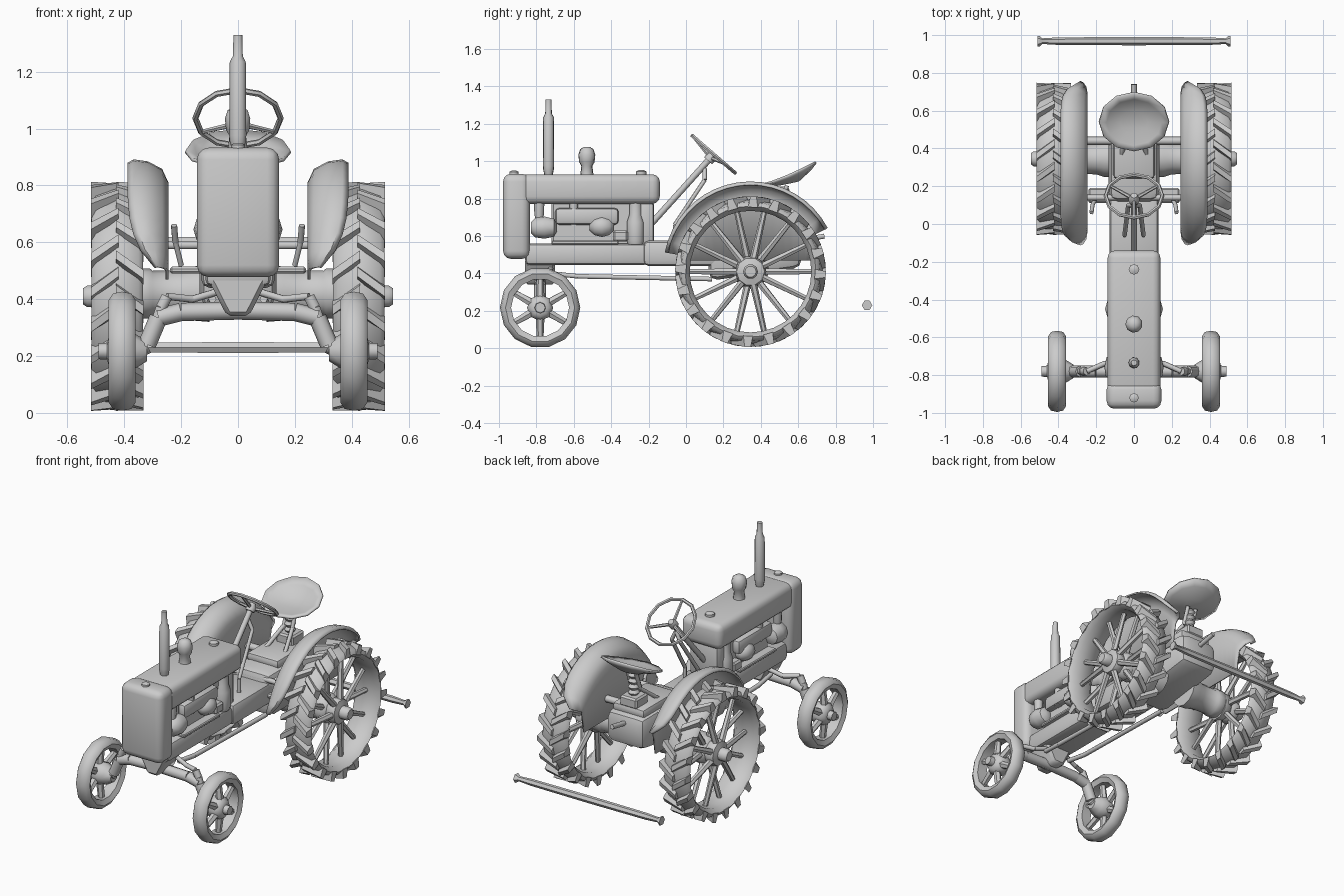
import bpy, bmesh
from mathutils import Vector
from math import sin, cos, pi, radians

if "Cube" in bpy.data.objects:
    bpy.data.objects.remove(bpy.data.objects["Cube"])


def finish(name, bm, mirror=False, solid=0, smooth=35):
    bmesh.ops.recalc_face_normals(bm, faces=bm.faces)
    me = bpy.data.meshes.new(name)
    bm.to_mesh(me)
    bm.free()
    ob = bpy.data.objects.new(name, me)
    bpy.context.collection.objects.link(ob)
    bpy.ops.object.select_all(action='DESELECT')
    ob.select_set(True)
    bpy.context.view_layer.objects.active = ob
    bpy.ops.object.shade_smooth_by_angle(angle=radians(smooth))
    if solid:
        m = ob.modifiers.new("thickness", 'SOLIDIFY')
        m.thickness, m.offset = solid, 0
    if mirror:
        ob.modifiers.new("mirror", 'MIRROR').use_mirror_merge = False

def skin(bm, rows, loop=True, closed=False):
    """Join rows of points with faces; loop closes each row, closed joins last row to first."""
    rows = [[bm.verts.new(p) for p in row] for row in rows]
    n = len(rows[0])
    for a, b in zip(rows, rows[1:] + (rows[:1] if closed else [])):
        for k in range(n if loop else n - 1):
            bm.faces.new((a[k], a[(k + 1) % n], b[(k + 1) % n], b[k]))
    return rows

def revolve(bm, prof, origin, axis, n, closed=False):
    """Revolve (radius, height) points around an axis through origin."""
    q, o = Vector(axis).to_track_quat('Z', 'Y'), Vector(origin)
    rows = skin(bm, [[o + q @ Vector((r * cos(2 * pi * k / n), r * sin(2 * pi * k / n), h))
                      for k in range(n)] for r, h in prof], True, closed)
    if not closed:
        bm.faces.new(rows[0])
        bm.faces.new(rows[-1])

def lathe(name, prof, origin, axis=(0, 0, 1), n=10, closed=False, mirror=False):
    bm = bmesh.new()
    revolve(bm, prof, origin, axis, n, closed)
    finish(name, bm, mirror, smooth=46)

def rod(bm, a, b, r1, r2=None, n=6):
    d = Vector(b) - Vector(a)
    revolve(bm, [(r1, 0), (r2 or r1, d.length)], a, d, n)

def path(name, pts, r, mirror=False, n=6):
    bm = bmesh.new()
    for a, b in zip(pts, pts[1:]):
        rod(bm, a, b, r, n=n)
    finish(name, bm, mirror, smooth=61)

def prism(bm, f):
    """Cube whose corners are placed by f(sx, sy, sz) with signs of -1 or 1."""
    for v in bmesh.ops.create_cube(bm, size=2)['verts']:
        v.co = f(*[round(c) for c in v.co])

def box(name, x, y, z, bevel, seg=2, mirror=False, taper=1.0, rise=0.0):
    """Bevelled box from ranges; taper scales x at the bottom, rise lifts the rear lower edge."""
    bm = bmesh.new()
    prism(bm, lambda a, b, c: Vector((x[a > 0] * (taper if c < 0 else 1), y[b > 0],
                                      z[c > 0] + (rise if b > 0 > c else 0))))
    bmesh.ops.bevel(bm, geom=bm.edges[:], offset=bevel, segments=seg, profile=0.5, affect='EDGES')
    finish(name, bm, mirror)


# Rear wheels: tyre, diagonal lugs, spokes and hub
X, Y = (1, 0, 0), (0, 1, 0)
RY, RZ = 0.345, 0.41
lathe("rear_tyre", [(.325, .365), (.35, .335), (.372, .35), (.385, .425), (.372, .50), (.35, .515), (.325, .485)],
      (0, RY, RZ), X, 32, True, True)
bm = bmesh.new()
for i in range(40):
    side, a0 = (1 if i % 2 else -1), 2 * pi * i / 40

    def lug(a, b, c):
        t = a0 + (0.12 if a > 0 else -0.06) + b * (0.04 if c > 0 else 0.075)
        r = 0.403 if c > 0 else (0.345 if a > 0 else 0.37)
        return Vector((0.425 + side * (0.092 if a > 0 else -0.005), RY + r * cos(t), RZ + r * sin(t)))
    prism(bm, lug)
finish("rear_tyre_lugs", bm, True)
bm = bmesh.new()
for i in range(14):
    t, x = 2 * pi * i / 14, 0.46 if i % 2 else 0.39
    rod(bm, (x, RY + .06 * cos(t), RZ + .06 * sin(t)),
        (.425, RY + .335 * cos(t), RZ + .335 * sin(t)), .02, .015)
finish("rear_spokes", bm, True)
lathe("rear_hub", [(.09, .36), (.09, .40), (.07, .42), (.085, .45), (.075, .48), (.04, .49), (.04, .53), (.03, .545)],
      (0, RY, RZ), X, 10, mirror=True)

# Front wheels
FY, FZ = -0.78, 0.217
lathe("front_tyre", [(.155, .375), (.185, .36), (.208, .375), (.215, .408), (.208, .44), (.185, .455), (.155, .442)],
      (0, FY, FZ), X, 14, True, True)
bm = bmesh.new()
for i in range(6):
    t = 2 * pi * i / 6 + pi / 2
    rod(bm, (.42, FY + .04 * cos(t), FZ + .04 * sin(t)), (.408, FY + .165 * cos(t), FZ + .165 * sin(t)), .024, .018)
finish("front_spokes", bm, True)
lathe("front_hub", [(.035, .32), (.06, .36), (.07, .39), (.07, .43), (.05, .455), (.03, .46), (.028, .49)],
      (0, FY, FZ), X, 8, mirror=True)

# Front axle, spindles, steering links and the rods under the frame
path("front_axle", [(0, FY, .36), (.2, FY, .355), (.28, FY, .335), (.32, FY, .24), (.37, FY, .217)], .032, True, 8)
box("axle_pivot", (-.11, .11), (-.86, -.7), (.34, .48), .015, 1, taper=.35)
path("spindle", [(.30, FY, .28), (.27, FY, .37), (.25, FY, .41)], .022, True)
path("steering_arm", [(.25, FY, .41), (.16, -.74, .40), (.06, -.72, .43)], .014, True)
path("under_rod", [(.09, -.72, .40), (.1, -.58, .385), (.1, .14, .37)], .014, True)

# Grille shell, hood and the fittings on top
box("grille_shell", (-.145, .145), (-.978, -.835), (.478, .933), .042, 3)
box("hood", (-.14, .14), (-.89, -.14), (.772, .93), .04, 3)
lathe("radiator_cap", [(.025, 0), (.025, .015), (.012, .022)], (0, -.92, .928), n=8)
lathe("fuel_cap", [(.028, 0), (.028, .02), (.012, .028)], (0, -.24, .925), n=8)
lathe("exhaust_stack", [(.022, 0), (.029, .03), (.031, .05), (.029, .31), (.018, .33), (.016, .405)],
      (0, -.735, .925), n=9)
lathe("air_precleaner", [(.036, 0), (.03, .05), (.042, .07), (.046, .11), (.036, .14), (.015, .152)],
      (0, -.53, .925), n=9)

# Engine and its side fittings
box("engine_block", (-.075, .075), (-.72, -.2), (.54, .79), .012, 1)
box("engine_frame", (-.115, .115), (-.86, -.2), (.445, .56), .025)
box("frame_ledge", (-.13, .13), (-.72, -.36), (.555, .575), .005, 1)
box("manifold", (.06, .12), (-.7, -.36), (.66, .75), .022, 2, True)
lathe("generator", [(.03, -.075), (.055, -.05), (.062, 0), (.05, .05), (.02, .065)], (.095, -.755, .645), Y, mirror=True)
lathe("oil_filter", [(.012, -.1), (.026, -.02), (.028, .05)], (.09, -.785, .74), n=8, mirror=True)
lathe("carburettor", [(.02, -.065), (.047, -.04), (.058, 0), (.047, .04), (.02, .065)], (.095, -.45, .65), Y, mirror=True)
lathe("intake_port", [(.022, 0), (.022, .12)], (.09, -.6, .66), n=8, mirror=True)
lathe("side_canister", [(.042, 0), (.048, .02), (.048, .12), (.035, .16), (.035, .23)], (.08, -.27, .555), mirror=True)
box("pump_bracket", (.06, .12), (-.39, -.31), (.57, .63), .01, 1, True)
box("bell_housing", (-.1, .1), (-.26, -.17), (.55, .79), .025)

# Transmission and rear axle
box("transmission", (-.13, .13), (-.23, .2), (.44, .575), .03)
box("rear_housing", (-.135, .135), (.12, .62), (.36, .63), .05, rise=.07)
box("lift_cover", (-.11, .11), (.24, .58), (.61, .67), .02)
lathe("axle_trumpet", [(.10, .1), (.095, .16), (.082, .2), (.08, .30), (.088, .31), (.088, .36), (.06, .40)],
      (0, RY, .42), X, 12, mirror=True)
box("foot_rest", (.12, .24), (.11, .19), (.49, .515), .008, 1, True)
path("brake_shaft", [(-.25, .14, .59), (.25, .14, .59)], .016)
path("pedal_lever", [(.2, .14, .52), (.22, .1, .6), (.225, .06, .66)], .011, True)
path("lift_shaft", [(-.25, .44, .6), (.25, .44, .6)], .022)
path("hitch_link", [(0, .58, .57), (0, .74, .60)], .015)

# Fenders: curved lip over the tyre, running into an inner side plate
rows = []
for i in range(19):
    u = i / 18
    t = radians(169 - 141 * u)
    w = 0.04 + 0.097 * (1 - abs(2 * u - 1) ** (6 if u < .5 else 9))
    row = [Vector((.25 + w * f, .345 + r * cos(t), .425 + r * sin(t)))
           for r, f in [(.45, 1), (.462, .85), (.455, .5), (.43, .15), (.385, 0)]]
    rows.append(row + [Vector((.25, .345 + .36 * cos(t), min(.47, row[-1].z - .005)))])
bm = bmesh.new()
skin(bm, rows, False)
finish("fender", bm, True, .01, 50)

# Seat pan with raised back, spring and supports
def pan(f, t):
    rim = .125 * max(0, (sin(t) + 1) / 2) ** 1.3
    return Vector((.185 * f * cos(t), .54 + .155 * f * sin(t), .875 + (rim - .005) * f ** 1.8))
bm = bmesh.new()
bm.faces.new(skin(bm, [[pan(f, pi * k / 6) for k in range(12)] for f in (1, .8, .4)])[-1])
finish("seat", bm, False, .012, 50)
lathe("seat_spring", [(.035 if i % 2 else .022, i * .018) for i in range(9)], (0, .52, .72), n=8)
path("seat_support", [(.07, .36, .65), (.03, .50, .76), (.03, .54, .87)], .013, True)
box("seat_base", (-.06, .06), (.46, .58), (.66, .725), .01, 1)

# Steering wheel and column
hub, tilt = Vector((0, .148, 1.037)), Vector((0, .655, .755))
q = tilt.to_track_quat('Z', 'Y')
lathe("steering_rim", [(.15 + .011 * cos(k * pi / 3), .011 * sin(k * pi / 3)) for k in range(6)], hub, tilt, 12, True)
bm = bmesh.new()
for k in range(3):
    t = 2 * pi * k / 3 + pi / 2
    rod(bm, hub - tilt * .025, hub + q @ Vector((.148 * cos(t), .148 * sin(t), 0)), .011, .008)
finish("steering_spokes", bm)
lathe("steering_hub", [(.028, -.045), (.03, -.02), (.018, .005)], hub, tilt, 8)
path("steering_column", [hub - tilt * .02, (0, -.2, .65)], .017, n=8)
path("column_brace", [(0, .1, .96), (.03, .1, .9), (.05, -.06, .66), (.05, -.06, .56)], .012, True)

# Separate drawbar lying behind the tractor
lathe("drawbar", [(.028, -.51), (.028, -.50), (.015, -.485), (.02, -.4), (.022, 0), (.02, .4), (.015, .485),
                  (.028, .5), (.028, .51)], (0, .968, .23), X, 6)
